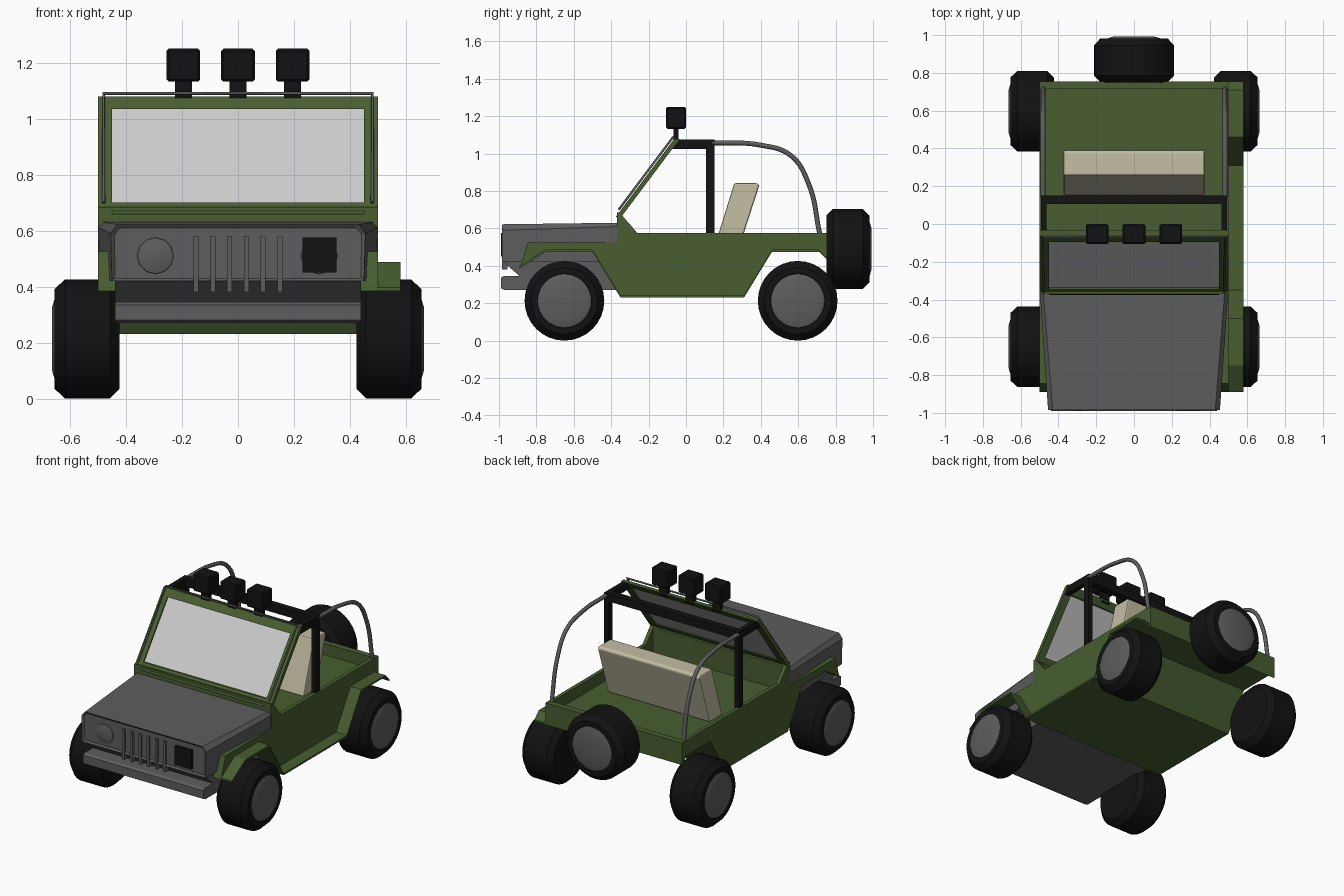
import bpy, bmesh
from math import sin, cos, pi
from mathutils import Matrix

if "Cube" in bpy.data.objects:
    bpy.data.objects.remove(bpy.data.objects["Cube"])


def material(name, rgb):
    m = bpy.data.materials.new(name)
    m.diffuse_color = (*rgb, 1)
    m.use_nodes = True
    m.node_tree.nodes["Principled BSDF"].inputs["Base Color"].default_value = m.diffuse_color
    return m


GREEN = material("olive_paint", (0.065, 0.11, 0.03))
DARK = material("dark_metal", (0.11, 0.11, 0.11))
BLACK = material("black_rubber", (0.006, 0.006, 0.006))
CREAM = material("cream_fabric", (0.55, 0.52, 0.37))
GLASS = material("pale_glass", (0.55, 0.55, 0.55))


def finish(bm, name, mat, smooth=None):
    bmesh.ops.recalc_face_normals(bm, faces=bm.faces)
    me = bpy.data.meshes.new(name)
    bm.to_mesh(me)
    bm.free()
    ob = bpy.data.objects.new(name, me)
    bpy.context.collection.objects.link(ob)
    if mat:
        me.materials.append(mat)
    if smooth:
        bpy.ops.object.select_all(action='DESELECT')
        ob.select_set(True)
        bpy.context.view_layer.objects.active = ob
        bpy.ops.object.shade_smooth_by_angle(angle=smooth)
    return ob


def prism(name, pts, x0, x1, mat):
    """Side profile (y, z) extruded from x0 to x1."""
    bm = bmesh.new()
    face = bm.faces.new([bm.verts.new((x0, y, z)) for y, z in pts])
    ext = bmesh.ops.extrude_face_region(bm, geom=[face])
    moved = [v for v in ext["geom"] if isinstance(v, bmesh.types.BMVert)]
    bmesh.ops.translate(bm, verts=moved, vec=(x1 - x0, 0, 0))
    return finish(bm, name, mat)


def box(name, x0, x1, y0, y1, z0, z1, mat):
    return prism(name, [(y0, z0), (y1, z0), (y1, z1), (y0, z1)], x0, x1, mat)


def bevel(ob, width, segments=2):
    b = ob.modifiers.new("bevel", 'BEVEL')
    b.width, b.segments, b.limit_method = width, segments, 'ANGLE'
    return ob


def lathe(name, profile, matrix, mat, n=32):
    """(axial, radius) profile revolved about the local x axis."""
    bm = bmesh.new()
    rings = [[bm.verts.new((a, r * cos(2 * pi * i / n), r * sin(2 * pi * i / n)))
              for i in range(n)] for a, r in profile]
    for p, q in zip(rings, rings[1:]):
        for i in range(n):
            j = (i + 1) % n
            bm.faces.new((p[i], p[j], q[j], q[i]))
    bm.faces.new(rings[0])
    bm.faces.new(rings[-1])
    bm.transform(matrix)
    return finish(bm, name, mat, smooth=0.5)


def tube(name, pts, radius, kind, mat):
    cu = bpy.data.curves.new(name, 'CURVE')
    cu.dimensions = '3D'
    cu.bevel_depth, cu.bevel_resolution, cu.use_fill_caps = radius, 2, True
    cu.resolution_u = 8
    sp = cu.splines.new(kind)
    if kind == 'BEZIER':
        sp.bezier_points.add(len(pts) - 1)
        for b, p in zip(sp.bezier_points, pts):
            b.co = p
            b.handle_left_type = b.handle_right_type = 'AUTO'
    else:
        sp.points.add(len(pts) - 1)
        for b, p in zip(sp.points, pts):
            b.co = (*p, 1)
    cu.materials.append(mat)
    ob = bpy.data.objects.new(name, cu)
    bpy.context.collection.objects.link(ob)


# Body tub: arched side profile with an open cabin cut in
arch = [(-0.89, 0.385), (-0.75, 0.475), (-0.5, 0.475), (-0.35, 0.23),
        (0.31, 0.23), (0.46, 0.475), (0.71, 0.475), (0.755, 0.43)]
rim = [(0.755, 0.575), (-0.26, 0.575), (-0.355, 0.685), (-0.37, 0.685),
       (-0.37, 0.525), (-0.845, 0.525)]
body = prism("body_tub", arch + rim, -0.5, 0.5, GREEN)
cutter = box("cabin_cutter", -0.475, 0.475, -0.335, 0.715, 0.5, 0.9, None)
cutter.hide_render = True
cutter.hide_set(True)
cut = body.modifiers.new("cabin", 'BOOLEAN')
cut.operation, cut.object, cut.solver = 'DIFFERENCE', cutter, 'EXACT'

# Fender flare and step along the right side
prism("right_fender_flare", arch + [(y, z + 0.012) for y, z in reversed(arch)],
      0.5, 0.58, GREEN)

# Hood, tapered to the front, with a recessed grille face
bm = bmesh.new()
front = [bm.verts.new((x, -0.985, z)) for x, z in
         [(-0.45, 0.42), (0.45, 0.42), (0.455, 0.59), (0.43, 0.622), (-0.43, 0.622), (-0.455, 0.59)]]
back = [bm.verts.new((x, -0.365, z)) for x, z in
        [(-0.495, 0.42), (0.495, 0.42), (0.498, 0.61), (0.48, 0.63), (-0.48, 0.63), (-0.498, 0.61)]]
grille = bm.faces.new(front)
bm.faces.new(back)
for i in range(6):
    j = (i + 1) % 6
    bm.faces.new((front[i], front[j], back[j], back[i]))
bmesh.ops.recalc_face_normals(bm, faces=bm.faces)
bmesh.ops.inset_region(bm, faces=[grille], thickness=0.015, depth=-0.012)
finish(bm, "hood", DARK)

# Lower nose and bumper
prism("nose_and_bumper", [(-0.975, 0.43), (-0.975, 0.42), (-0.89, 0.345), (-0.975, 0.345),
      (-0.99, 0.335), (-0.99, 0.28), (-0.97, 0.27), (-0.36, 0.27), (-0.36, 0.43)],
      -0.44, 0.44, DARK)

# Grille slats and headlights
for i in range(6):
    x = -0.15 + 0.06 * i
    box("grille_slat", x - 0.009, x + 0.009, -0.985, -0.955, 0.38, 0.58, DARK)
for x in (-0.295, 0.29):
    lathe("headlight", [(0, 0.068), (0.012, 0.064), (0.02, 0.035), (0.022, 0.01)],
          Matrix.Translation((x, -0.965, 0.51)) @ Matrix.Rotation(-pi / 2, 4, 'Z'), DARK, 12)
box("headlight_cover", 0.23, 0.352, -0.99, -0.97, 0.45, 0.575, BLACK)


# Raked windscreen: frame, pane and thin outer rail
def rake(z0, z1, t, off=0.0):
    y0, y1 = (-0.362 + off + (z - 0.68) * 0.75 for z in (z0, z1))
    return [(y0, z0), (y0 + t, z0), (y1 + t, z1), (y1, z1)]


for s in (-1, 1):
    prism("windscreen_post", rake(0.67, 1.078, 0.03), s * 0.45, s * 0.5, GREEN)
prism("windscreen_top", rake(1.035, 1.078, 0.03), -0.45, 0.45, GREEN)
prism("windscreen_bottom", rake(0.66, 0.70, 0.03), -0.45, 0.45, GREEN)
prism("windscreen_pane", rake(0.70, 1.035, 0.008, 0.011), -0.45, 0.45, GLASS)
tube("windscreen_rail", [(-0.48, -0.36, 0.70), (-0.48, -0.068, 1.09),
                         (0.48, -0.068, 1.09), (0.48, -0.36, 0.70)], 0.006, 'POLY', DARK)

# Roll cage: black bars plus curved rear tubes
for s in (-1, 1):
    box("cage_post", s * 0.462, s * 0.493, 0.107, 0.152, 0.5, 1.075, BLACK)
    prism("cage_side_bar", [(-0.095, 1.025), (0.152, 1.025), (0.152, 1.075), (-0.055, 1.075)],
          s * 0.462, s * 0.493, BLACK)
    tube("cage_rear_tube", [(s * 0.482, y, z) for y, z in
         [(0.14, 1.058), (0.4, 1.045), (0.56, 0.99), (0.655, 0.84), (0.715, 0.57)]],
         0.013, 'BEZIER', DARK)
box("cage_cross_bar", -0.493, 0.493, 0.107, 0.152, 1.025, 1.075, BLACK)

# Roof spotlights
for x in (-0.195, 0, 0.195):
    bevel(box("spotlight", x - 0.06, x + 0.06, -0.107, 0, 1.132, 1.25, BLACK), 0.008, 1)
    box("spotlight_stem", x - 0.03, x + 0.03, -0.067, -0.04, 1.06, 1.135, BLACK)

# Bench seat
bevel(prism("seat", [(0.152, 0.5), (0.285, 0.5), (0.392, 0.83), (0.38, 0.842), (0.258, 0.842)],
            -0.373, 0.373, CREAM), 0.012)


# Wheels, axis along +x, with the spare turned to the rear
def wheel(name, matrix):
    lathe(name + "_tyre", [(-0.115, 0.145), (-0.115, 0.178), (-0.08, 0.213), (0.08, 0.213),
                           (0.117, 0.178), (0.117, 0.145), (0.105, 0.14)], matrix, BLACK)
    lathe(name + "_hub", [(0.1, 0.145), (0.117, 0.143), (0.127, 0.11), (0.127, 0.02)], matrix, DARK)


for label, y in (("front", -0.65), ("rear", 0.597)):
    for side, s in (("left", -1), ("right", 1)):
        wheel(f"{label}_{side}_wheel", Matrix.Translation((s * 0.538, y, 0.213))
              @ Matrix.Rotation(0 if s > 0 else pi, 4, 'Z'))
wheel("spare_wheel", Matrix.Translation((0, 0.865, 0.49)) @ Matrix.Rotation(pi / 2, 4, 'Z'))
